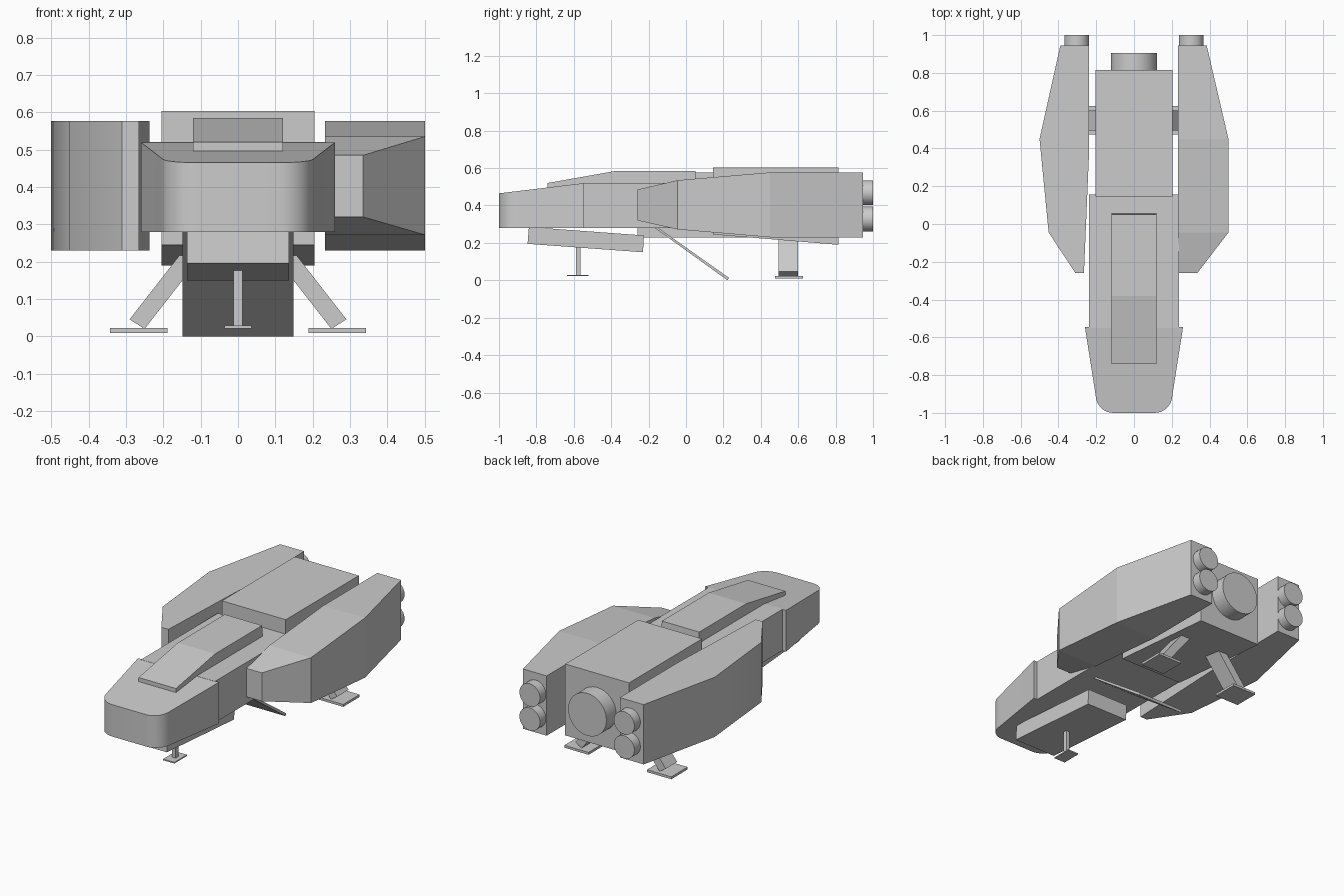
import bpy, bmesh
from math import sin, cos, pi, radians

if "Cube" in bpy.data.objects:
    bpy.data.objects.remove(bpy.data.objects["Cube"])


def loft(name, rings, smooth=None):
    """Skin a closed solid through rings of equal point count."""
    bm = bmesh.new()
    loops = [[bm.verts.new(p) for p in ring] for ring in rings]
    n = len(loops[0])
    for a, b in zip(loops, loops[1:]):
        for i in range(n):
            j = (i + 1) % n
            bm.faces.new((a[i], a[j], b[j], b[i]))
    bm.faces.new(loops[0])
    bm.faces.new(loops[-1])
    bmesh.ops.recalc_face_normals(bm, faces=bm.faces)
    mesh = bpy.data.meshes.new(name)
    bm.to_mesh(mesh)
    bm.free()
    ob = bpy.data.objects.new(name, mesh)
    bpy.context.collection.objects.link(ob)
    if smooth:
        bpy.ops.object.select_all(action='DESELECT')
        bpy.context.view_layer.objects.active = ob
        ob.select_set(True)
        bpy.ops.object.shade_smooth_by_angle(angle=radians(smooth))
    return ob


def side_prism(name, half, pts):
    """Side profile (y, z) extruded across x."""
    return loft(name, [[(x, y, z) for y, z in pts] for x in (-half, half)])


def box(name, x0, x1, y0, y1, z0, z1):
    return loft(name, [[(x0, y0, z), (x1, y0, z), (x1, y1, z), (x0, y1, z)] for z in (z0, z1)])


def thruster(name, x, z, r, y0, y1):
    ring = [(x + r * cos(t * pi / 16), z + r * sin(t * pi / 16)) for t in range(32)]
    return loft(name, [[(px, y, pz) for px, pz in ring] for y in (y0, y1)], 30)


# Rounded nose with sloping roof
half = [(0.26, -0.545), (0.205, -0.895)]
for i in range(1, 9):
    t = i / 8 * pi / 2
    half.append((0.11 + 0.093 * cos(t), -0.905 - 0.095 * sin(t)))
outline = half + [(-x, y) for x, y in reversed(half)]
loft("nose", [[(x, y, 0.28) for x, y in outline],
              [(x, y, 0.465 + 0.12 * (y + 1)) for x, y in outline]], 30)

# Neck, canopy and main hull
box("neck", -0.237, 0.237, -0.55, 0.155, 0.28, 0.52)
side_prism("canopy", 0.12, [(-0.74, 0.49), (-0.74, 0.52), (-0.38, 0.584),
                            (0.05, 0.584), (0.055, 0.51)])
side_prism("main_hull", 0.205, [(0.145, 0.245), (0.145, 0.604), (0.815, 0.604), (0.815, 0.19)])

# Right pod, tapering toward the front
stations = [(-0.26, 0.335, 0.32, 0.485), (-0.045, 0.5, 0.272, 0.535),
            (0.45, 0.5, 0.23, 0.577), (0.945, 0.385, 0.23, 0.577)]
loft("right_pod", [[(0.233, y, lo), (x, y, lo), (x, y, hi), (0.233, y, hi)]
                   for y, x, lo, hi in stations])

# Left pod, full height along its length
plan = [(-0.237, 0.945), (-0.39, 0.945), (-0.5, 0.45), (-0.452, -0.045),
        (-0.31, -0.26), (-0.265, -0.26), (-0.237, 0.4)]
loft("left_pod", [[(x, y, z) for x, y in plan] for z in (0.23, 0.577)], 30)

# Engines
thruster("main_engine", 0, 0.4, 0.123, 0.8, 0.905)
for side, s in (("left", -1), ("right", 1)):
    for level, z in (("upper", 0.468), ("lower", 0.328)):
        thruster(f"{side}_{level}_engine", s * 0.303, z, 0.066, 0.93, 1.0)

# Belly pod and boarding ramp
side_prism("belly_pod", 0.136, [(-0.84, 0.285), (-0.847, 0.195), (-0.23, 0.15), (-0.225, 0.24)])
side_prism("ramp", 0.149, [(-0.17, 0.282), (0.222, 0.0), (0.23, 0.013), (-0.155, 0.285)])

# Front landing gear
box("front_leg", -0.012, 0.012, -0.588, -0.563, 0.025, 0.21)
box("front_foot", -0.036, 0.036, -0.635, -0.52, 0.022, 0.029)

# Rear landing gear, splayed outward
for side, s in (("left", -1), ("right", 1)):
    strut = [(0.25, 0.02), (0.29, 0.046), (0.128, 0.254), (0.088, 0.228)]
    loft(f"{side}_rear_leg", [[(s * x, y, z) for x, z in strut] for y in (0.495, 0.6)])
    x0, x1 = sorted((s * 0.188, s * 0.343))
    box(f"{side}_rear_foot", x0, x1, 0.475, 0.625, 0.009, 0.023)
